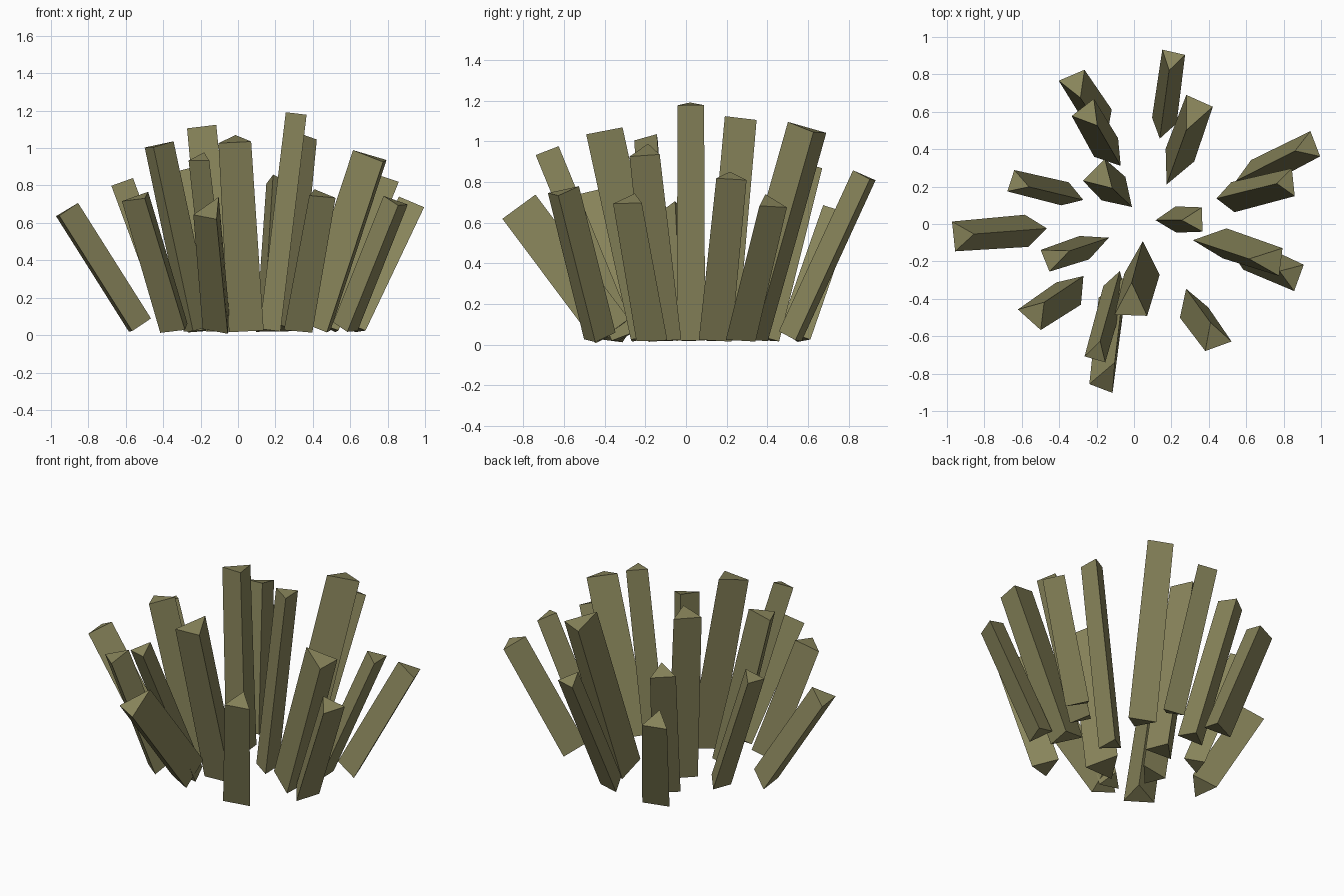
import bpy, bmesh, math
from mathutils import Vector

if "Cube" in bpy.data.objects:
    bpy.data.objects.remove(bpy.data.objects["Cube"])

olive = bpy.data.materials.new("olive_green")
olive.diffuse_color = (0.25, 0.235, 0.105, 1)
olive.use_nodes = True
olive.node_tree.nodes["Principled BSDF"].inputs["Base Color"].default_value = olive.diffuse_color

# Each blade: base x, base y, top x, top y, top z, ridge direction (degrees), width, depth
BLADES = [
    (-.52, -.03, -.91, -.06, .672, 6, .16, .13),
    (-.32, .145, -.61, .215, .82, -18, .12, .11),
    (-.17, .52, -.31, .735, .66, -67, .15, .14),
    (-.11, .36, -.235, .575, .89, -52, .15, .13),
    (.15, .505, .20, .87, .835, -103, .125, .11),
    (.21, .29, .315, .58, .07 + 1, -114, .155, .18),
    (-.06, .14, -.165, .24, 1.115, -45, .165, .14),
    (.60, .25, .915, .41, .71, 201, .145, .13),
    (.485, .14, .808, .22, .833, 186, .15, .095),
    (.17, .022, .31, .022, 1.185, 182, .13, .11),
    (.40, -.095, .70, -.195, .96, 173, .15, .18),
    (.56, -.15, .83, -.27, .72, 160, .15, .12),
    (.30, -.41, .43, -.59, .76, 110, .15, .14),
    (-.09, -.30, -.195, -.675, .955, 74, .115, .11),
    (-.085, -.35, -.14, -.81, .685, 69, .135, .19),
    (.045, -.18, -.015, -.40, 1.05, 88, .175, .18),
    (-.31, -.325, -.52, -.465, .745, 48, .165, .13),
    (-.20, -.10, -.41, -.17, 1.02, 22, .125, .145),
]


def make_blade(name, bx, by, tx, ty, tz, angle, width, depth):
    """Leaning three-sided bar with ends cut square to its axis."""
    top = Vector((tx, ty, tz))
    base = Vector((bx, by, 0.05))
    axis = (top - base).normalized()
    a = math.radians(angle)
    ridge = Vector((math.cos(a), math.sin(a), 0))
    ridge = (ridge - axis * ridge.dot(axis)).normalized()
    side = axis.cross(ridge)
    base.z = 0.02 + depth / 2 * abs(ridge.z)
    bm = bmesh.new()
    rings = []
    for centre, scale in ((base, 1.08), (top, 1.0)):
        w, d = width * scale / 2, depth / 2
        rings.append([bm.verts.new(centre + p) for p in
                      (ridge * d, side * w - ridge * d, -side * w - ridge * d)])
    low, high = rings
    bm.faces.new(low[::-1])
    bm.faces.new(high)
    for i in range(3):
        j = (i + 1) % 3
        bm.faces.new((low[i], low[j], high[j], high[i]))
    bmesh.ops.recalc_face_normals(bm, faces=bm.faces)
    mesh = bpy.data.meshes.new(name)
    bm.to_mesh(mesh)
    bm.free()
    mesh.materials.append(olive)
    bpy.context.collection.objects.link(bpy.data.objects.new(name, mesh))


# Fan of grass blades
for i, blade in enumerate(BLADES, 1):
    make_blade(f"grass_blade_{i:02d}", *blade)
